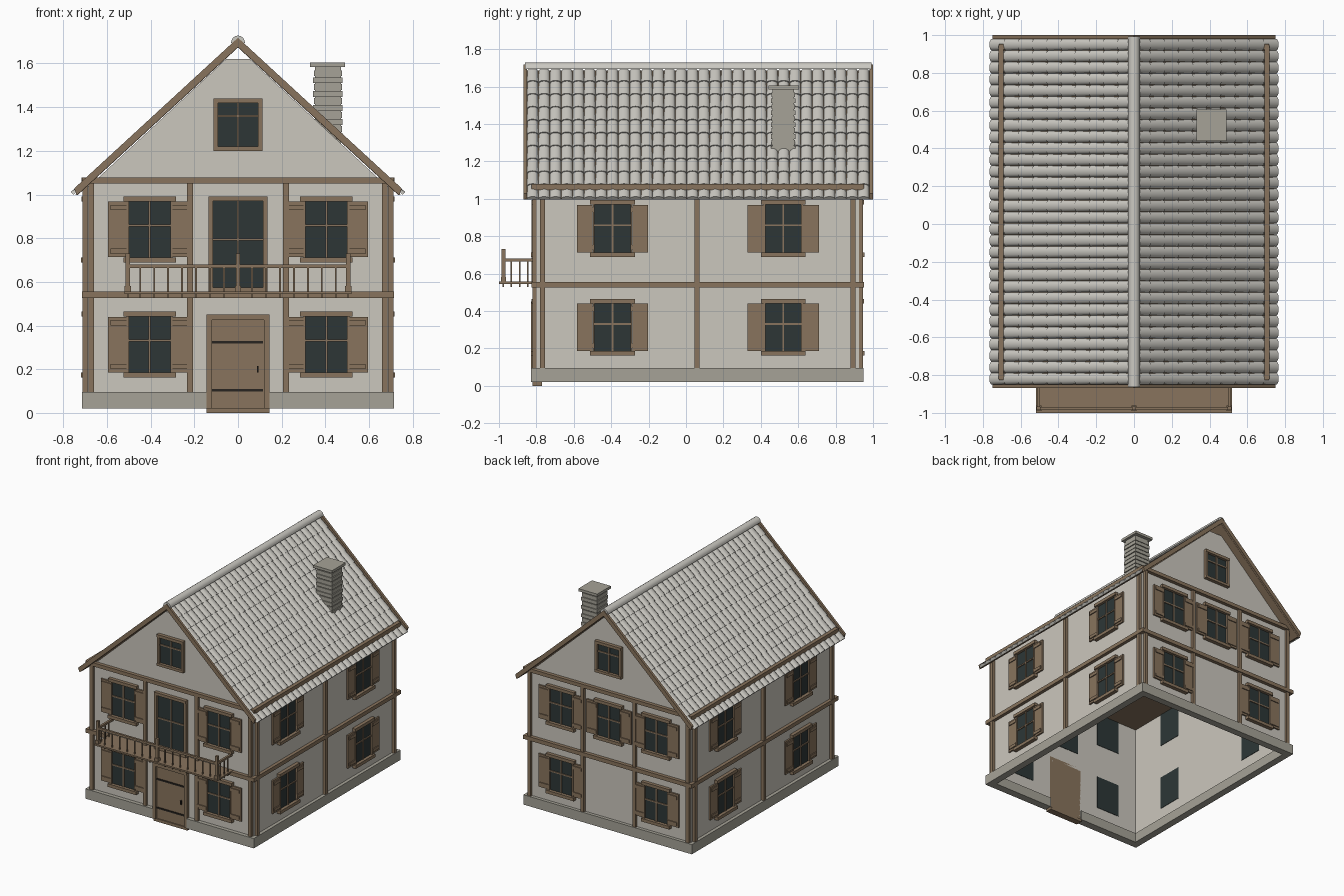
import bpy, bmesh, math
from mathutils import Vector

if "Cube" in bpy.data.objects:
    bpy.data.objects.remove(bpy.data.objects["Cube"])


def material(name, rgb):
    m = bpy.data.materials.new(name)
    m.diffuse_color = (*rgb, 1)
    m.use_nodes = True
    m.node_tree.nodes["Principled BSDF"].inputs["Base Color"].default_value = m.diffuse_color
    return m


PLASTER = material("plaster", (0.60, 0.57, 0.51))
WOOD = material("wood", (0.25, 0.175, 0.11))
GLASS = material("dark_glass", (0.026, 0.037, 0.037))
STONE = material("stone", (0.38, 0.365, 0.31))
TILE = material("roof_tile", (0.60, 0.585, 0.54))
IRON = material("iron", (0.02, 0.017, 0.014))

XW, YF, YB = 0.69, -0.80, 0.925   # outer wall planes


def finish(name, bm, mat, smooth=False):
    bmesh.ops.recalc_face_normals(bm, faces=bm.faces)
    me = bpy.data.meshes.new(name)
    bm.to_mesh(me)
    bm.free()
    me.materials.append(mat)
    ob = bpy.data.objects.new(name, me)
    bpy.context.collection.objects.link(ob)
    if smooth:
        bpy.context.view_layer.objects.active = ob
        ob.select_set(True)
        bpy.ops.object.shade_smooth_by_angle(angle=math.radians(40))
        ob.select_set(False)
    return ob


def boxes(name, mat, items):
    """One object from (x0, x1, y0, y1, z0, z1) boxes."""
    bm = bmesh.new()
    for x0, x1, y0, y1, z0, z1 in items:
        vs = bmesh.ops.create_cube(bm, size=1)["verts"]
        for v in vs:
            v.co = Vector((x0 + (v.co.x + .5) * (x1 - x0),
                           y0 + (v.co.y + .5) * (y1 - y0),
                           z0 + (v.co.z + .5) * (z1 - z0)))
    return finish(name, bm, mat)


def prism(name, mat, profile, y0, y1):
    """Extrude an (x, z) outline along y."""
    bm = bmesh.new()
    f = bm.faces.new([bm.verts.new((x, y0, z)) for x, z in profile])
    r = bmesh.ops.extrude_face_region(bm, geom=[f])
    for v in r["geom"]:
        if isinstance(v, bmesh.types.BMVert):
            v.co.y = y1
    return finish(name, bm, mat)


def on(side, u0, u1, z0, z1, d0, d1):
    """Box on a wall: u along the wall, d outward from it."""
    if side == "front":
        return (u0, u1, YF - d1, YF - d0, z0, z1)
    if side == "back":
        return (u0, u1, YB + d0, YB + d1, z0, z1)
    if side == "right":
        return (XW + d0, XW + d1, u0, u1, z0, z1)
    return (-XW - d1, -XW - d0, u0, u1, z0, z1)


# Walls, gables and ceiling
gable = [(-XW, .05), (XW, .05), (XW, 1.03), (.055, 1.62), (-.055, 1.62), (-XW, 1.03)]
prism("front_wall", PLASTER, gable, YF, YF + .02)
prism("back_wall", PLASTER, gable, YB - .02, YB)
boxes("side_walls", PLASTER, [(s * XW - .01 - s * .01, s * XW + .01 - s * .01, YF, YB, .05, 1.04)
                              for s in (-1, 1)])
boxes("ceiling", WOOD, [(-.67, .67, YF + .02, YB - .02, .97, .98)])

# Foundation, left open where the door stands
boxes("foundation", STONE, [
    (-.715, -.145, -.83, -.77, .02, .095), (.145, .715, -.83, -.77, .02, .095),
    (-.715, .715, .895, .95, .02, .095),
    (-.715, -.66, -.77, .895, .02, .095), (.66, .715, -.77, .895, .02, .095)])

# Timber framing
beams = []
for side in ("front", "back"):
    for u in (-.672, -.22, .22, .672):
        beams.append(on(side, u - .0135, u + .0135, .095, 1.05, 0, .02))
    beams.append(on(side, -.715, .715, .525, .555, 0, .027))
    beams.append(on(side, -.715, .715, 1.05, 1.078, 0, .027))
for side in ("left", "right"):
    for u in (-.767, .06, .892):
        beams.append(on(side, u - .0135, u + .0135, .095, 1.045, 0, .022))
    beams.append(on(side, YF - .027, YB + .027, .525, .555, 0, .025))
    beams.append(on(side, YF - .02, YB + .02, 1.047, 1.078, 0, .027))
boxes("timber_frame", WOOD, beams)

# Windows
frames, shutters, panes = [], [], []


def bars(side, u, z0, z1, w, zm):
    frames.append(on(side, u - .005, u + .005, z0, z1, 0, .013))
    frames.append(on(side, u - w, u + w, zm - .005, zm + .005, 0, .013))


def shuttered(side, u, zc):
    panes.append(on(side, u - .1, u + .1, zc - .13, zc + .13, -.023, .006))
    for s in (-1, 1):
        frames.append(on(side, u + s * .1 - .005, u + s * .1 + .005, zc - .13, zc + .13, 0, .018))
        a, b = sorted((u + s * .106, u + s * .19))
        shutters.append(on(side, a, b, zc - .127, zc + .127, .002, .014))
        a, b = sorted((u + s * .1, u + s * .178))
        for z in (-.1, .1):
            shutters.append(on(side, a, b, zc + z - .012, zc + z + .012, .01, .021))
    frames.append(on(side, u - .12, u + .12, zc - .152, zc - .128, 0, .03))
    frames.append(on(side, u - .12, u + .12, zc + .128, zc + .152, 0, .026))
    bars(side, u, zc - .13, zc + .13, .1, zc + .018)


def framed(side, z0, z1, w, zm):
    panes.append(on(side, -w + .015, w - .015, z0 + .01, z1 - .01, -.023, .006))
    for s in (-1, 1):
        frames.append(on(side, s * (w - .01) - .01, s * (w - .01) + .01, z0, z1, 0, .025))
    frames.append(on(side, -w, w, z1 - .022, z1, 0, .027))
    frames.append(on(side, -w, w, z0, z0 + .02, 0, .027))
    bars(side, 0, z0, z1, w - .015, zm)


for zc in (.313, .84):
    for side in ("front", "back"):
        for u in (-.405, .405):
            shuttered(side, u, zc)
    for side in ("left", "right"):
        for u in (-.393, .52):
            shuttered(side, u, zc)
shuttered("back", 0, .84)
framed("front", 1.2, 1.44, .112, 1.36)
framed("back", 1.2, 1.44, .112, 1.36)
framed("front", .555, .992, .135, .794)   # balcony door
boxes("window_panes", GLASS, panes)
boxes("window_frames", WOOD, frames)
boxes("shutters", WOOD, shutters)

# Front door
boxes("front_door", WOOD, [
    (-.122, .122, -.812, -.777, .02, .43),
    (-.145, -.12, -.828, -.78, .02, .43), (.12, .145, -.828, -.78, .02, .43),
    (-.145, .145, -.83, -.78, .425, .45), (-.145, .145, -.82, -.77, 0, .022)])
boxes("door_ironwork", IRON, [
    (-.12, .115, -.817, -.81, .318, .33), (-.12, .115, -.817, -.81, .098, .11),
    (.086, .095, -.824, -.81, .185, .215)])

# Balcony
rail = [(-.52, .52, -1, -.8, .545, .557),
        (-.51, .51, -.984, -.968, .664, .68)]
for s in (-1, 1):
    rail.append((s * .505 - .008, s * .505 + .008, -.976, -.8, .664, .68))
    for y in (-.935, -.89, -.845):
        rail.append((s * .505 - .004, s * .505 + .004, y - .004, y + .004, .527, .67))
for x in (-.505, 0, .505):
    rail.append((x - .01, x + .01, -.986, -.966, .55, .73))
    rail.append((x - .014, x + .014, -.99, -.962, .55, .582))
for i in range(-7, 8):
    if i:
        x = i * .064
        rail.append((x - .004, x + .004, -.98, -.972, .527, .67))
boxes("balcony", WOOD, rail)

# Roof deck and verge boards
K, RIDGE, EAVE = .92, 1.685, .75


def chevron(top, bottom, x):
    return [(-x, top - K * x), (0, top), (x, top - K * x),
            (x - .012, bottom - K * (x - .012)), (0, bottom), (-x + .012, bottom - K * (x - .012))]


prism("roof_deck", WOOD, chevron(RIDGE, RIDGE - .012, EAVE - .005), -.855, .985)
prism("front_verge_board", WOOD, chevron(1.718, 1.675, EAVE), -.868, -.85)
prism("back_verge_board", WOOD, chevron(1.718, 1.675, EAVE), .98, 1.0)

# Barrel tiles, each tipped up at its lower edge
ROWS, COLS, SEG = 10, 30, 6
pitch = 1.83 / COLS
bm = bmesh.new()
for s in (-1, 1):
    n = Vector((s * K, 0, 1)).normalized()
    down = Vector((s * EAVE, 0, -K * EAVE))
    for r in range(ROWS):
        for c in range(COLS):
            y = -.85 + (c + .5) * pitch
            rings = []
            for t, lift, w in ((max(0, r - .1) / ROWS, 0, .46), ((r + 1) / ROWS, .006, .5)):
                base = Vector((0, y, RIDGE)) + down * t
                rings.append([bm.verts.new(
                    base + Vector((0, -math.cos(a) * w * pitch, 0))
                    + n * (math.sin(a) * .017 + lift))
                    for a in (math.pi * i / SEG for i in range(SEG + 1))])
            for i in range(SEG):
                bm.faces.new((rings[0][i], rings[0][i + 1], rings[1][i + 1], rings[1][i]))
            foot = [bm.verts.new(rings[1][k].co - n * .006) for k in (SEG, 0)]
            bm.faces.new(rings[1] + foot)
finish("roof_tiles", bm, TILE, smooth=True)

# Ridge cap
bm = bmesh.new()
ends = [[bm.verts.new((.032 * math.cos(a), y, 1.694 + .034 * math.sin(a)))
         for a in (math.pi * i / 8 for i in range(9))] for y in (-.862, .992)]
for i in range(8):
    bm.faces.new((ends[0][i], ends[0][i + 1], ends[1][i + 1], ends[1][i]))
for e in ends:
    bm.faces.new(e)
finish("ridge_cap", bm, TILE, smooth=True)

# Chimney: stone courses with recessed joints and a cap slab
stack = [(.352, .471, .463, .578, 1.22, 1.585), (.33, .49, .44, .605, 1.585, 1.605)]
for i in range(10):
    g = .003 * (i % 2)
    z = 1.255 + i * .032
    stack.append((.344 + g, .479 - g, .455 + g, .586 - g, z, z + .026))
boxes("chimney", STONE, stack)
